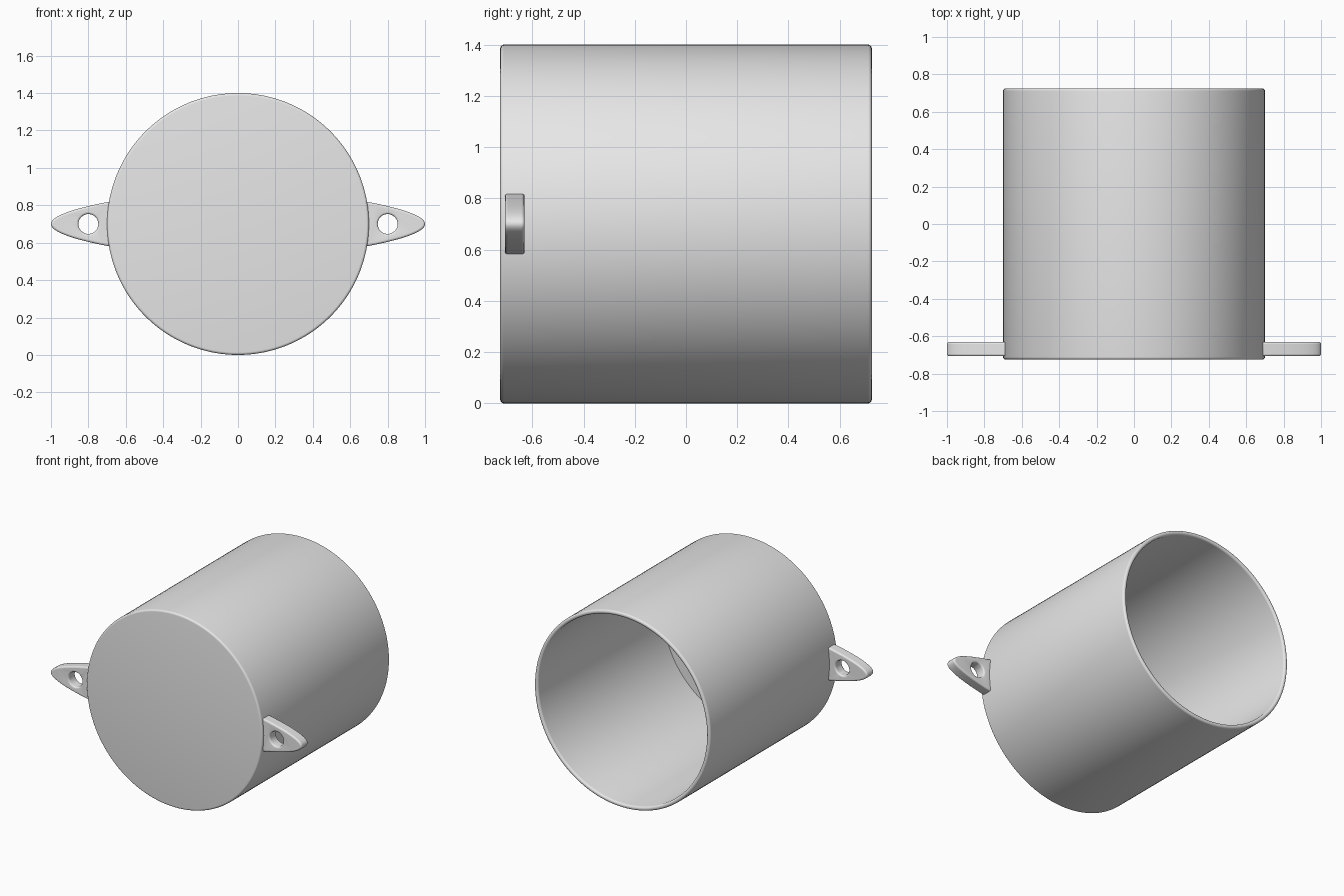
import bpy
import bmesh
import math
from mathutils import Matrix, Vector

cube = bpy.data.objects.get("Cube")
if cube:
    bpy.data.objects.remove(cube, do_unlink=True)

CENTRE_Z = 0.70
RADIUS, HALF, WALL, ROUND = 0.70, 0.725, 0.03, 0.014

grey = bpy.data.materials.new("plain grey")
grey.use_nodes = True
grey.diffuse_color = (0.8, 0.8, 0.8, 1)
grey.node_tree.nodes["Principled BSDF"].inputs["Base Color"].default_value = grey.diffuse_color


def make_object(name, bm):
    bmesh.ops.recalc_face_normals(bm, faces=bm.faces)
    mesh = bpy.data.meshes.new(name)
    bm.to_mesh(mesh)
    bm.free()
    mesh.materials.append(grey)
    obj = bpy.data.objects.new(name, mesh)
    bpy.context.collection.objects.link(obj)
    return obj


def smooth(obj, degrees):
    bpy.ops.object.select_all(action='DESELECT')
    obj.select_set(True)
    bpy.context.view_layer.objects.active = obj
    bpy.ops.object.shade_smooth_by_angle(angle=math.radians(degrees))


def arc(r, y, start, end, steps=5):
    """Rounded corner of the cup profile, as (radius, y) points."""
    angles = [math.radians(start + (end - start) * i / steps) for i in range(steps + 1)]
    return [(r + ROUND * math.cos(a), y + ROUND * math.sin(a)) for a in angles]


# Cup: closed front, open back, turned around the y axis
profile = [(0, -HALF)]
profile += arc(RADIUS - ROUND, -HALF + ROUND, -90, 0)
profile += arc(RADIUS - ROUND, HALF - ROUND, 0, 90)
profile += arc(RADIUS - WALL + ROUND, HALF - ROUND, 90, 180)
profile += [(RADIUS - WALL, -HALF + WALL), (0, -HALF + WALL)]
bm = bmesh.new()
verts = [bm.verts.new((r, y, CENTRE_Z)) for r, y in profile]
edges = [bm.edges.new(pair) for pair in zip(verts, verts[1:])]
bmesh.ops.spin(bm, geom=verts + edges, cent=(0, 0, CENTRE_Z), axis=(0, 1, 0),
               angle=math.tau, steps=128, use_duplicate=False)
bmesh.ops.remove_doubles(bm, verts=bm.verts, dist=0.0005)
cup = make_object("cup_body", bm)
smooth(cup, 35)


# Side lugs: parabolic plates with a round hole
def make_lug(name, side):
    root, length, half_height, steps = 0.685, 0.315, 0.12, 14
    bm = bmesh.new()
    outline = []
    for i in range(-steps, steps + 1):
        s = i / steps
        outline.append(bm.verts.new((side * (root + length * (1 - s * s)), -0.707,
                                     CENTRE_Z + half_height * s)))
    face = bm.faces.new(outline)
    extruded = bmesh.ops.extrude_face_region(bm, geom=[face])["geom"]
    bmesh.ops.translate(bm, vec=Vector((0, 0.077, 0)),
                        verts=[v for v in extruded if isinstance(v, bmesh.types.BMVert)])
    lug = make_object(name, bm)

    bm = bmesh.new()
    place = Matrix.Translation((side * 0.80, -0.67, CENTRE_Z)) @ Matrix.Rotation(math.pi / 2, 4, 'X')
    bmesh.ops.create_cone(bm, cap_ends=True, segments=32, radius1=0.053,
                          radius2=0.053, depth=0.3, matrix=place)
    cutter = make_object(name + "_hole_cutter", bm)
    cutter.hide_render = True
    cutter.hide_set(True)
    cutter.display_type = 'WIRE'

    hole = lug.modifiers.new("hole", 'BOOLEAN')
    hole.operation = 'DIFFERENCE'
    hole.solver = 'EXACT'
    hole.object = cutter
    bevel = lug.modifiers.new("rounded edges", 'BEVEL')
    bevel.width = 0.011
    bevel.segments = 4
    bevel.limit_method = 'ANGLE'
    bevel.angle_limit = math.radians(50)
    smooth(lug, 40)

    # Apply the cut and the rounding, then drop the cutter
    bpy.ops.object.modifier_apply(modifier=hole.name)
    bpy.ops.object.modifier_apply(modifier=bevel.name)
    bpy.data.objects.remove(cutter, do_unlink=True)
    smooth(lug, 40)


make_lug("left_lug", 1)
make_lug("right_lug", -1)
